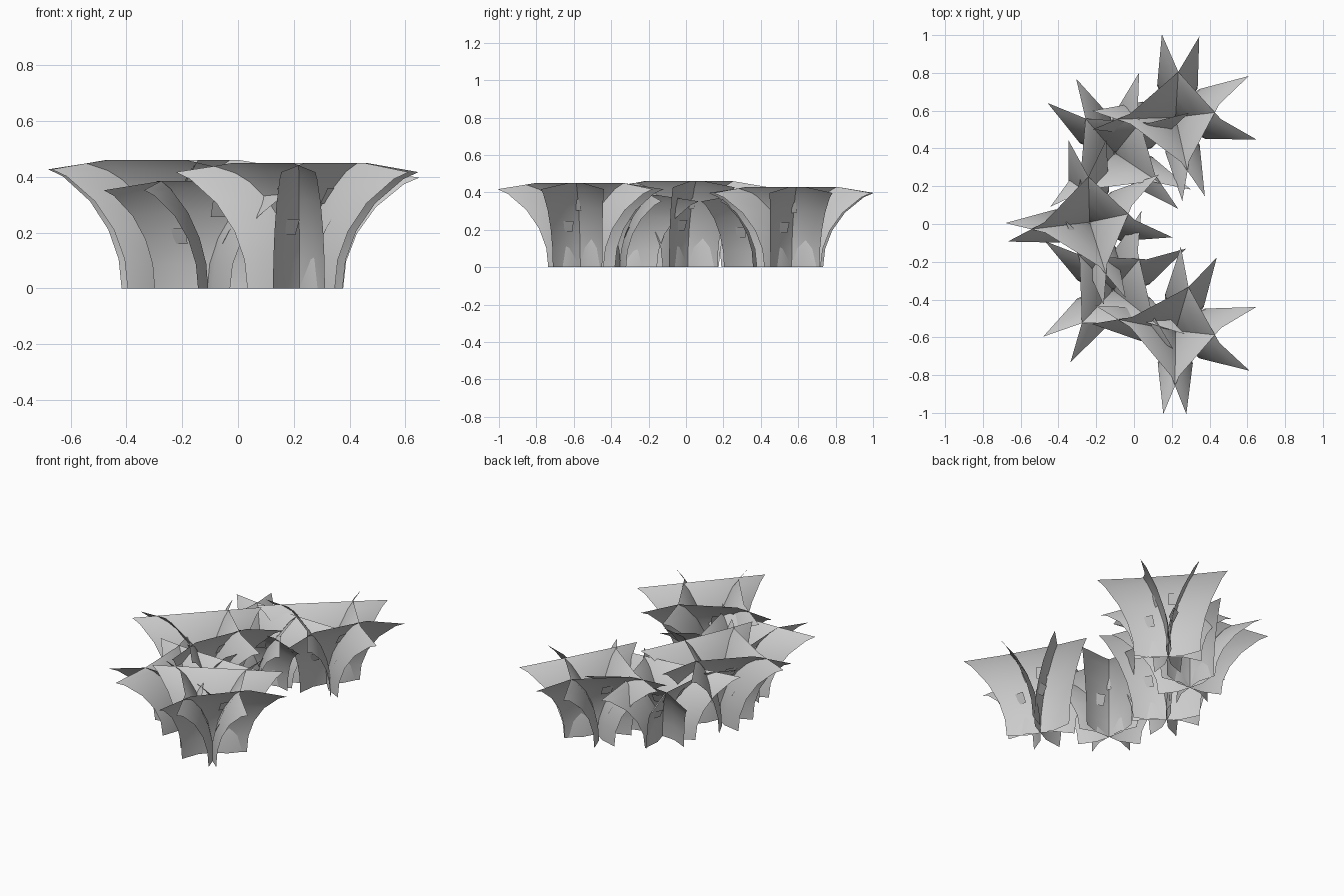
import bpy, bmesh, math
from mathutils import Matrix, Vector

if "Cube" in bpy.data.objects:
    bpy.data.objects.remove(bpy.data.objects["Cube"])

# rows of a leaf sheet: height fraction and how far it has bent outwards (0..1)
ROWS = [(0, 0), (.23, .04), (.47, .18), (.71, .43), (.93, .8), (1, 1)]
COLS = [-1, -.45, .45, 1]


def sheet_point(u, f, b, height):
    """Point on a sheet facing +y: u across, f height fraction, b bend."""
    edge = max(0, abs(u) - .45) / .55
    x = u * (.19 + .185 * b)
    y = b * .172 + edge * (.04 + .028 * b)
    z = height * f - .033 * edge * b
    return Vector((x, y, z))


def bend_at(f):
    for (f0, b0), (f1, b1) in zip(ROWS, ROWS[1:]):
        if f <= f1:
            return b0 + (b1 - b0) * (f - f0) / (f1 - f0)
    return 1


def add_sheet(bm, height, rot):
    grid = [[bm.verts.new(rot @ sheet_point(u, f, b, height)) for u in COLS]
            for f, b in ROWS]
    for lo, hi in zip(grid, grid[1:]):
        for i in range(len(COLS) - 1):
            f = bm.faces.new((lo[i + 1], lo[i], hi[i], hi[i + 1]))
            f.smooth = True


def add_leaflet(bm, height, rot, u, f, twist):
    # small tilted square leaf lying just off a sheet
    place = (rot @ Matrix.Translation(sheet_point(u, f, bend_at(f), height))
             @ Matrix.Rotation(twist, 4, 'Z') @ Matrix.Rotation(-.4, 4, 'X'))
    s = .032
    vs = [bm.verts.new(place @ Vector(p)) for p in
          ((s, .01, -s), (-s, .01, -s), (-s, .016, s), (s, .016, s))]
    bm.faces.new(vs)


def make_bush(name, x, y, height, facings):
    bm = bmesh.new()
    for a in facings:
        rot = Matrix.Rotation(math.radians(a - 90), 4, 'Z')
        add_sheet(bm, height, rot)
        add_leaflet(bm, height, rot, -.15, .75, .25)
        add_leaflet(bm, height, rot, .45, .5, -.3)
    mesh = bpy.data.meshes.new(name)
    bm.to_mesh(mesh)
    bm.free()
    ob = bpy.data.objects.new(name, mesh)
    ob.location = (x, y, 0)
    bpy.context.collection.objects.link(ob)


def turned(t):
    # the four sheets are unevenly spaced around the bush
    return [t, t + 89, t + 191, t + 290]


# three tall bushes in an arc with two lower ones between them
make_bush("tall_bush_back", .22, .565, .43, turned(42))
make_bush("tall_bush_middle", -.235, .01, .46, turned(47))
make_bush("tall_bush_front", .22, -.565, .45, turned(29))
make_bush("low_bush_back", -.1, .375, .385, turned(86))
make_bush("low_bush_front", -.11, -.35, .385, [182, 271, 13, 87])
